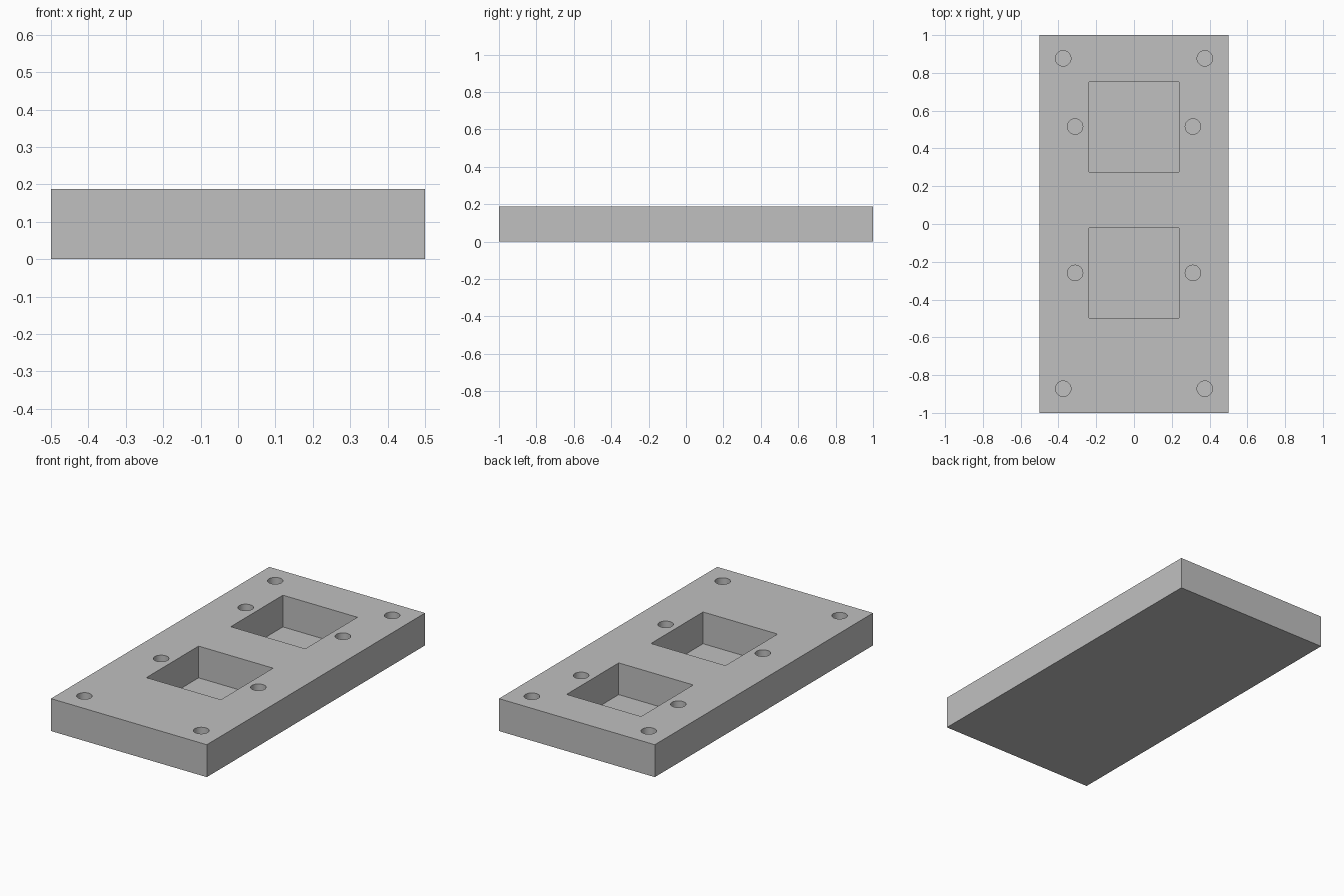
import bpy, bmesh
from mathutils import Matrix, Vector

if "Cube" in bpy.data.objects:
    bpy.data.objects.remove(bpy.data.objects["Cube"])

HEIGHT = 0.188
FLOOR = 0.004      # thin skin left under every recess
POCKET = 0.478     # side of the square pockets
HOLE_R = 0.041

grey = bpy.data.materials.new("light_grey")
grey.diffuse_color = (0.527, 0.527, 0.527, 1)
grey.use_nodes = True
grey.node_tree.nodes["Principled BSDF"].inputs["Base Color"].default_value = grey.diffuse_color


def box(bm, x, y, z0, z1, sx, sy):
    m = Matrix.Translation((x, y, (z0 + z1) / 2)) @ Matrix.Diagonal(Vector((sx, sy, z1 - z0, 1)))
    bmesh.ops.create_cube(bm, size=1, matrix=m)


def hole(bm, x, y, z0, z1):
    bmesh.ops.create_cone(bm, cap_ends=True, segments=32, radius1=HOLE_R, radius2=HOLE_R,
                          depth=z1 - z0, matrix=Matrix.Translation((x, y, (z0 + z1) / 2)))


def make(name, bm):
    me = bpy.data.meshes.new(name)
    bm.to_mesh(me)
    bm.free()
    me.materials.append(grey)
    ob = bpy.data.objects.new(name, me)
    bpy.context.collection.objects.link(ob)
    return ob


# rectangular base plate
bm = bmesh.new()
box(bm, 0, 0, 0, HEIGHT, 1, 2)
plate = make("mounting_plate", bm)

# two square pockets with a hole either side, plus four corner holes
bm = bmesh.new()
top = HEIGHT + 0.1
for y in (0.514, -0.259):
    box(bm, 0, y, FLOOR, top, POCKET, POCKET)
for x, ys in ((0.312, (0.516, -0.259)), (0.375, (0.877, -0.872))):
    for side in (-1, 1):
        for y in ys:
            hole(bm, side * x, y, FLOOR, top)
cutter = make("recess_cutter", bm)
cutter.hide_render = True

# cut the recesses and drop the cutter
mod = plate.modifiers.new("recesses", 'BOOLEAN')
mod.operation = 'DIFFERENCE'
mod.solver = 'EXACT'
mod.object = cutter
bpy.context.view_layer.objects.active = plate
plate.select_set(True)
bpy.ops.object.modifier_apply(modifier=mod.name)
bpy.data.objects.remove(cutter, do_unlink=True)
bpy.ops.object.shade_smooth_by_angle()
